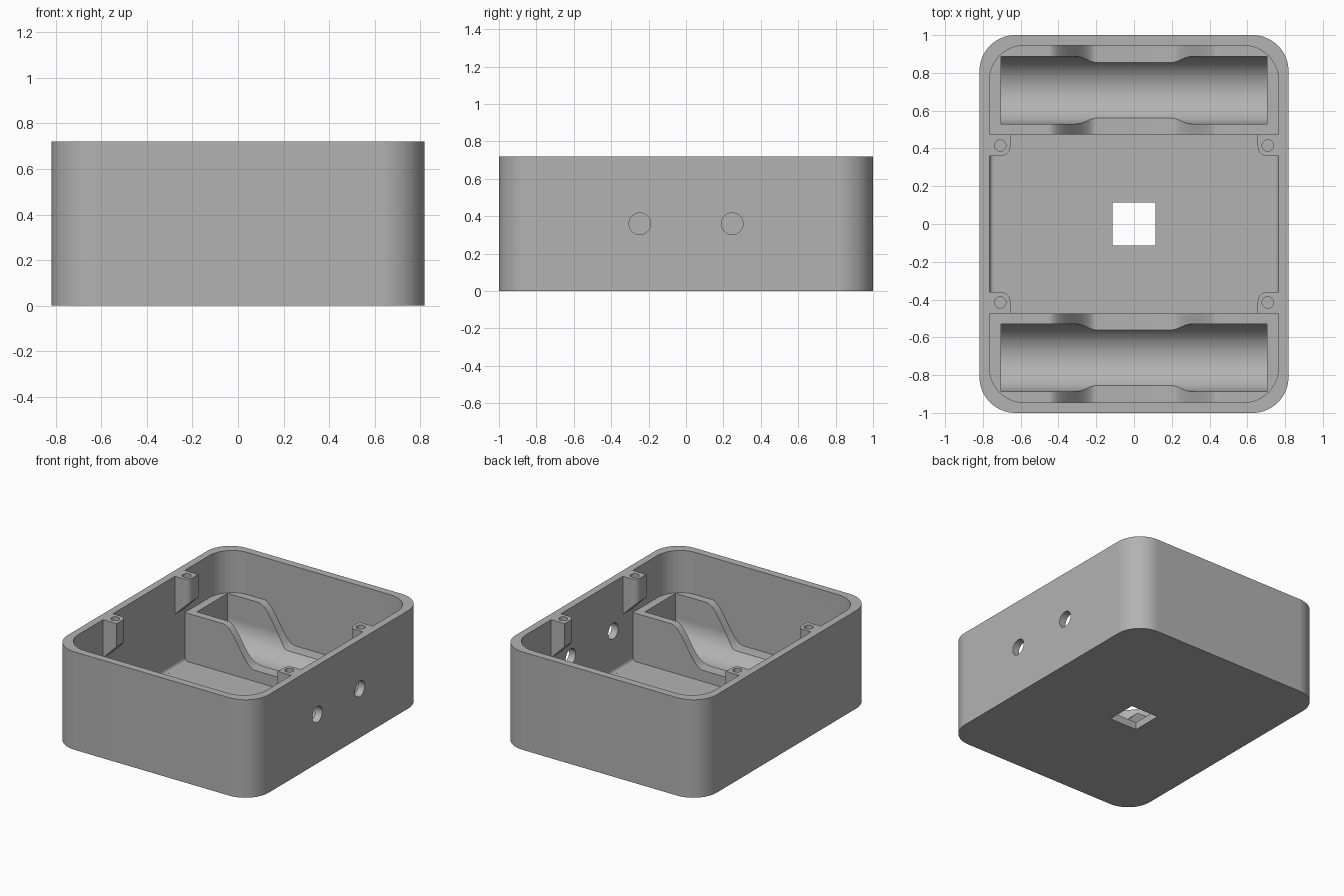
import bpy, bmesh, math
from mathutils import Vector

if "Cube" in bpy.data.objects:
    bpy.data.objects.remove(bpy.data.objects["Cube"])

H = 0.72          # case height
FLOOR = 0.055     # floor thickness
AXIS_Z, R = 0.237, 0.178   # cell trough axis height and radius
AXIS_Y = 0.708

grey = bpy.data.materials.new("plain grey")
grey.diffuse_color = (0.45, 0.45, 0.45, 1)
grey.use_nodes = True
grey.node_tree.nodes["Principled BSDF"].inputs["Base Color"].default_value = grey.diffuse_color


def prism(name, base, offset):
    """Solid from a planar loop of 3D points swept along an offset vector."""
    bm = bmesh.new()
    low = [bm.verts.new(p) for p in base]
    off = offset if callable(offset) else (lambda p: Vector(p) + Vector(offset))
    high = [bm.verts.new(off(p)) for p in base]
    bm.faces.new(low)
    bm.faces.new(high)
    n = len(base)
    for i in range(n):
        j = (i + 1) % n
        bm.faces.new((low[i], low[j], high[j], high[i]))
    bmesh.ops.recalc_face_normals(bm, faces=bm.faces)
    me = bpy.data.meshes.new(name)
    bm.to_mesh(me)
    bm.free()
    me.materials.append(grey)
    ob = bpy.data.objects.new(name, me)
    bpy.context.collection.objects.link(ob)
    return ob


def arc(cx, cy, r, a0, a1, n=16):
    return [(cx + r * math.cos(math.radians(a0 + (a1 - a0) * i / n)),
             cy + r * math.sin(math.radians(a0 + (a1 - a0) * i / n)))
            for i in range(n + 1)]


def rounded_rect(hx, hy, r, z):
    pts = []
    for sx, sy, a in ((1, 1, 0), (-1, 1, 90), (-1, -1, 180), (1, -1, 270)):
        pts += arc(sx * (hx - r), sy * (hy - r), r, a, a + 90)
    return [(x, y, z) for x, y in pts]


def cut(target, tool):
    """Subtract the tool from the target and discard the tool."""
    bpy.context.view_layer.objects.active = target
    m = target.modifiers.new("cut", 'BOOLEAN')
    m.operation, m.solver, m.object = 'DIFFERENCE', 'EXACT', tool
    bpy.ops.object.modifier_apply(modifier=m.name)
    bpy.data.objects.remove(tool)


# Outer shell and the hollow that will be removed from it
case = prism("case", rounded_rect(0.818, 1.0, 0.19, 0), (0, 0, H))
hollow = prism("hollow", rounded_rect(0.765, 0.945, 0.185, FLOOR), (0, 0, 0.8))

# Cell cradle side profile: high ends, S-curves down to a low middle
top, low = 0.41, AXIS_Z - 0.1
curve = []
for i in range(17):
    t = i / 16
    s = t * t * (3 - 2 * t)
    curve.append((-0.45 + 0.25 * t, top + (low - top) * s))
cradle = [(-0.9, 0.01), (-0.9, top)] + curve
cradle += [(-x, z) for x, z in reversed(cradle)]

for s in (-1, 1):
    # Cradles stay solid inside the hollow
    cut(hollow, prism("cradle", [(x, s * 0.475, z) for x, z in cradle], (0, s * 0.6, 0)))
    # Small coves along the foot of the long walls
    cove = [(0.8, 0.01), (0.8, FLOOR + 0.025)] + arc(0.74, FLOOR + 0.025, 0.025, 0, -84, 6) + [(0.74, 0.01)]
    cut(hollow, prism("cove", [(s * x, -0.6, z) for x, z in cove], (0, 1.2, 0)))

# Corner screw posts with sloped undersides
post = [(0.9, 0.36)] + arc(0.705, 0.41, 0.05, 270, 180, 10) + [(0.655, 0.474), (0.9, 0.474)]
for sx in (-1, 1):
    for sy in (-1, 1):
        base = [(sx * x, sy * y, 0.55 - (x - 0.655)) for x, y in post]
        cut(hollow, prism("post", base, lambda p: Vector((p[0], p[1], 1.0))))

cut(case, hollow)

# Round-bottomed troughs in the cradles
trough = [(AXIS_Y - R, 0.65)] + arc(AXIS_Y, AXIS_Z, R, 180, 360, 32) + [(AXIS_Y + R, 0.65)]
for s in (-1, 1):
    cut(case, prism("trough", [(-0.705, s * y, z) for y, z in trough], (1.41, 0, 0)))

# Screw holes in the posts
for sx in (-1, 1):
    for sy in (-1, 1):
        ring = arc(sx * 0.708, sy * 0.415, 0.03, 0, 360, 24)[:-1]
        cut(case, prism("screw_hole", [(x, y, 0.56) for x, y in ring], (0, 0, 0.3)))

# Two round openings in the right wall
for s in (-1, 1):
    ring = arc(s * 0.247, 0.36, 0.058, 0, 360, 32)[:-1]
    cut(case, prism("wall_hole", [(0.7, y, z) for y, z in ring], (0.2, 0, 0)))

# Square opening in the floor
q = 0.113
cut(case, prism("floor_hole", [(-q, -q, -0.1), (q, -q, -0.1), (q, q, -0.1), (-q, q, -0.1)], (0, 0, 0.25)))

# Smooth curved walls, crisp edges
bpy.ops.object.select_all(action='DESELECT')
case.select_set(True)
bpy.context.view_layer.objects.active = case
bpy.ops.object.shade_smooth_by_angle(angle=math.radians(30))
wn = case.modifiers.new("even_shading", 'WEIGHTED_NORMAL')
wn.keep_sharp = True
